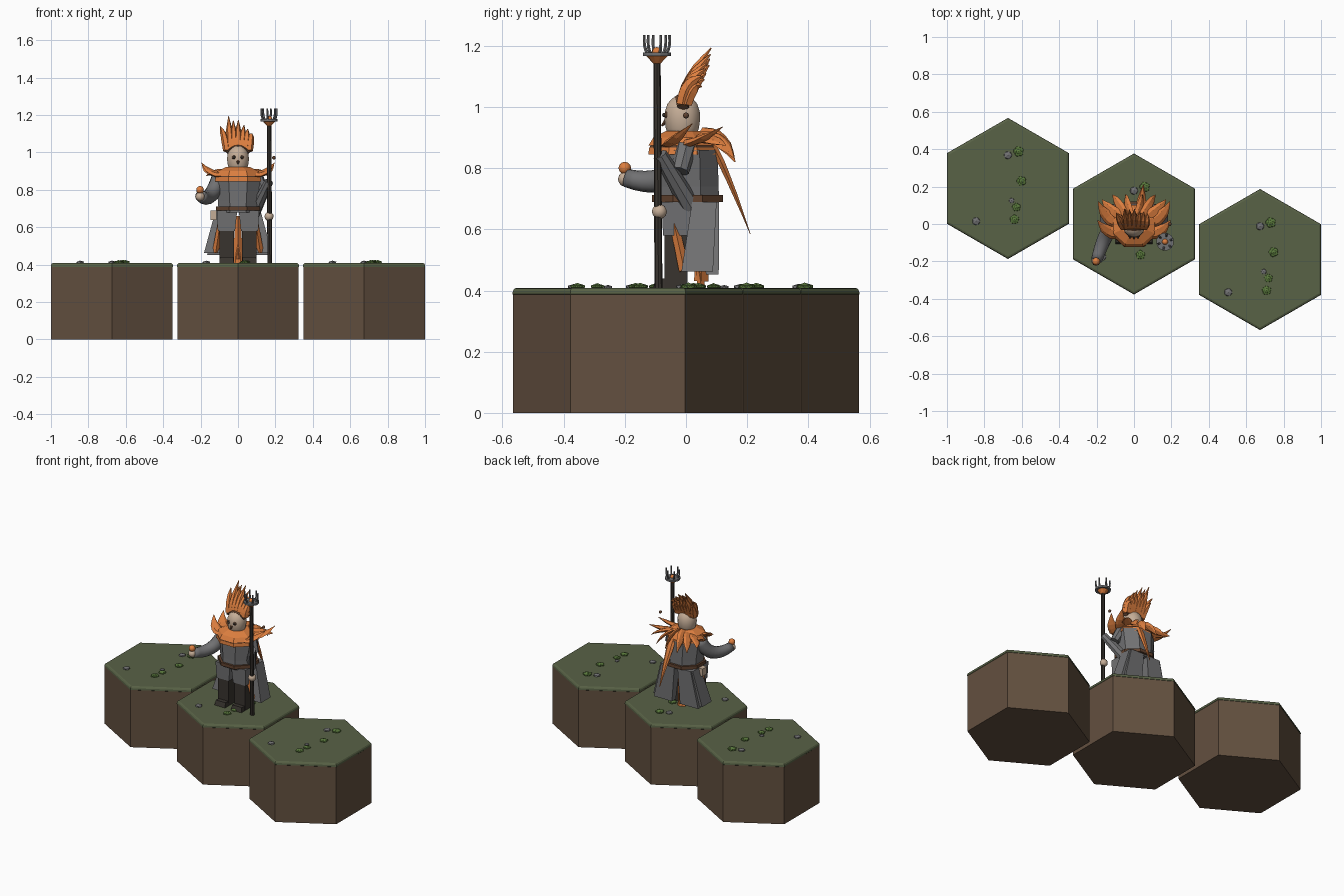
import bpy, bmesh, math
from mathutils import Vector, Matrix

if "Cube" in bpy.data.objects:
    bpy.data.objects.remove(bpy.data.objects["Cube"])

def mat(name, r, g, b):
    m = bpy.data.materials.new(name)
    m.diffuse_color = (r, g, b, 1)
    m.use_nodes = True
    m.node_tree.nodes["Principled BSDF"].inputs["Base Color"].default_value = m.diffuse_color
    return m

SOIL = mat("soil brown", .125, .08, .05)
GRASS = mat("grass green", .098, .122, .061)
LEAF = mat("leaf green", .10, .19, .045)
GREY = mat("cloth grey", .165, .165, .17)
ORANGE = mat("feather orange", .72, .21, .05)
SKIN = mat("pale skin", .56, .42, .31)
DARK = mat("dark leather", .04, .034, .028)
BROWN = mat("belt brown", .12, .055, .028)

def finish(name, bm, material, smooth=False):
    bmesh.ops.recalc_face_normals(bm, faces=bm.faces)
    me = bpy.data.meshes.new(name)
    bm.to_mesh(me)
    bm.free()
    me.materials.append(material)
    if smooth:
        for p in me.polygons:
            p.use_smooth = True
    ob = bpy.data.objects.new(name, me)
    bpy.context.collection.objects.link(ob)
    return ob

def skin_rings(name, rings, material, smooth=False):
    """Join equal-sized point rings into a closed solid."""
    bm = bmesh.new()
    vs = [[bm.verts.new(p) for p in r] for r in rings]
    n = len(vs[0])
    for a, b in zip(vs, vs[1:]):
        for i in range(n):
            bm.faces.new((a[i], a[(i + 1) % n], b[(i + 1) % n], b[i]))
    bm.faces.new(vs[0])
    bm.faces.new(vs[-1])
    return finish(name, bm, material, smooth)

def prism(name, levels, sides, material, smooth=False, phase=None):
    """levels: (cx, cy, z, rx, ry) stacked polygons."""
    ph = math.pi / sides if phase is None else phase
    ang = [ph + 2 * math.pi * i / sides for i in range(sides)]
    return skin_rings(name, [[(x + rx * math.cos(a), y + ry * math.sin(a), z) for a in ang]
                             for x, y, z, rx, ry in levels], material, smooth)

def slab(name, levels, material):
    """levels: (x0, x1, y0, y1, z) stacked rectangles."""
    return skin_rings(name, [[(a, c, z), (b, c, z), (b, d, z), (a, d, z)]
                             for a, b, c, d, z in levels], material)

def sweep(name, ctrl, radii, material, sides=6, flat=1.0, wide=(1, 0, 0), steps=6, smooth=False):
    """Tapered section swept along a quadratic curve; flat thins it across the wide axis."""
    p0, p1, p2 = [Vector(c) for c in ctrl]
    rings = []
    for k in range(steps + 1):
        t = k / steps
        p = p0 * (1 - t) ** 2 + p1 * 2 * t * (1 - t) + p2 * t * t
        d = ((p1 - p0) * (1 - t) + (p2 - p1) * t).normalized()
        u = Vector(wide)
        u = (u - d * u.dot(d)).normalized()
        v = d.cross(u)
        f = t * (len(radii) - 1)
        i = min(int(f), len(radii) - 2)
        r = radii[i] + (radii[i + 1] - radii[i]) * (f - i)
        rings.append([p + u * r * math.cos(a) + v * r * flat * math.sin(a)
                      for a in [2 * math.pi * j / sides for j in range(sides)]])
    return skin_rings(name, rings, material, smooth)

def rod(name, a, b, r0, r1, material, sides=8):
    a, b = Vector(a), Vector(b)
    w = (1, 0, 0) if abs((b - a).normalized().x) < .8 else (0, 1, 0)
    return sweep(name, (a, (a + b) / 2, b), (r0, r1), material, sides, wide=w, steps=1)

def ball(name, c, r, material, squash=(1, 1, 1), sub=2, smooth=True):
    bm = bmesh.new()
    bmesh.ops.create_icosphere(bm, subdivisions=sub, radius=r,
                               matrix=Matrix.Translation(c) @ Matrix.Diagonal((*squash, 1)))
    return finish(name, bm, material, smooth)

# hexagonal ground tiles with rounded grass caps and scattered pebbles and tufts
SCATTER = [(-.17, -.175, .024, GREY), (0, .178, .024, GREY), (.02, -.065, .016, GREY),
           (.057, .198, .028, LEAF), (.072, .04, .026, LEAF), (.045, -.10, .023, LEAF),
           (.035, -.165, .025, LEAF)]
for cx, cy in ((-.674, .19), (0, 0), (.674, -.19)):
    up = math.pi / 2
    prism("soil_tile", [(cx, cy, 0, .375, .375), (cx, cy, .388, .375, .375)], 6, SOIL, phase=up)
    prism("grass_cap", [(cx, cy, z, r, r) for z, r in
                        ((.384, .372), (.388, .377), (.399, .376), (.406, .371), (.409, .363))],
          6, GRASS, phase=up)
    for x, y, r, m in SCATTER:
        if m is LEAF:
            for k in range(5):
                a = k * 2 * math.pi / 5 + x * 9
                ball("leaf_tuft", (cx + x + .5 * r * math.cos(a), cy + y + .5 * r * math.sin(a), .413),
                     r * .58, m, (1, 1, .55), 1, False)
            ball("leaf_tuft_core", (cx + x, cy + y, .416), r * .6, m, (1, 1, .6), 1, False)
        else:
            ball("pebble", (cx + x, cy + y, .411), r, m, (1, 1, .45), 1, False)

# boots, upper legs, coat tails with lining
for s in (-1, 1):
    slab("boot", [(s * .022, s * .1, -.07, .005, .408), (s * .022, s * .1, -.07, .005, .588)], DARK)
    slab("boot_toe", [(s * .022, s * .1, -.108, -.06, .408), (s * .025, s * .097, -.098, -.06, .44)], DARK)
    slab("upper_leg", [(s * .016, s * .108, -.075, .015, .58), (s * .004, s * .112, -.08, .03, .69)], GREY)
    slab("coat_tail", [(s * .075, s * .182, -.015, .088, .462), (s * .07, s * .17, .06, .104, .455),
                       (s * .03, s * .12, .02, .1, .69)][::2], GREY)
    slab("coat_back_panel", [(s * .03, s * .165, .065, .107, .452), (s * .012, s * .11, .05, .108, .69)], GREY)
    rod("coat_lining", (s * .085, -.055, .69), (s * .12, -.005, .465), .012, .018, ORANGE, 4)
sweep("loincloth_flame", ((0, .05, .41), (0, .045, .46), (0, .03, .51)), (.03, .022, .002), ORANGE, 6, .5)
rod("loincloth_strip", (0, .06, .66), (0, .05, .43), .016, .024, ORANGE, 4)

# torso, belt, pouch
prism("torso", [(0, .005, .68, .112, .112), (0, .005, .74, .116, .11), (0, .003, .86, .132, .108)], 8, GREY)
prism("belt", [(0, .005, .69, .128, .126), (0, .005, .712, .128, .126)], 8, BROWN)
slab("belt_pouch", [(-.148, -.115, -.01, .035, .64), (-.148, -.115, -.01, .035, .69)], SKIN)

# layered collar
prism("collar_lower", [(0, -.01, .845, .134, .122), (0, -.01, .868, .13, .12)], 8, ORANGE)
prism("collar_trim", [(0, -.01, .866, .127, .117), (0, -.01, .876, .125, .115)], 8, BROWN)
prism("collar_upper", [(0, -.01, .874, .132, .122), (0, -.01, .9, .118, .105), (0, -.005, .922, .07, .065)],
      8, ORANGE)

# shoulder and back feathers
for s in (-1, 1):
    for base, mid, tip, r in (((.07, -.05, .885), (.14, -.06, .87), (.195, .02, .945), .035),
                              ((.07, 0, .89), (.15, .02, .87), (.192, .12, .935), .036),
                              ((.06, .03, .9), (.14, .08, .9), (.17, .13, .875), .032),
                              ((.05, .05, .91), (.09, .12, .9), (.115, .155, .835), .03),
                              ((.02, .05, .92), (.04, .12, .91), (.045, .16, .82), .03)):
        q = [(s * p[0], p[1], p[2]) for p in (base, mid, tip)]
        sweep("shoulder_feather", q, (r * .8, r, r * .75, .002), ORANGE, 6, .4, (s * -.4, 1, .3))
sweep("tail_feather", ((.035, .08, .89), (.04, .13, .8), (.05, .21, .585)), (.022, .026, .017, .002),
      ORANGE, 6, .5)

# head and face
prism("head", [(0, -.012, z, r, r) for z, r in ((.895, .03), (.905, .045), (.93, .055), (.96, .0595),
      (.985, .058), (1.01, .05), (1.028, .034), (1.039, .012))], 16, SKIN, True)
for s in (-1, 1):
    ball("eye_rim", (s * .021, -.064, .974), .011, BROWN, (1, .6, 1))
    ball("eye", (s * .021, -.071, .974), .007, DARK)
rod("beak", (0, -.062, .956), (0, -.08, .938), .011, .003, BROWN, 6)

# crest: tilted band and fan of curved feathers
sweep("crest_band", ((-.062, -.01, 1.0), (0, -.015, 1.052), (.062, -.01, 1.0)), (.02, .026, .02),
      BROWN, 8, .5, (0, 1, -.3))
for x, tx, ty, tz in ((-.06, -.095, .06, 1.14), (-.04, -.05, .082, 1.193), (-.02, -.025, .075, 1.17),
                      (0, .002, .08, 1.172), (.02, .032, .07, 1.145), (.04, .052, .065, 1.125),
                      (.06, .072, .055, 1.1)):
    for k, dz in ((0, 0), (1, -.035)):
        sweep("crest_feather", ((x, -.012 + .012 * k, 1.01), (x * 1.15, .0 + .025 * k, 1.09),
                                (tx * (1 - .1 * k), ty - .004 * k, tz + dz)),
              (.02, .021, .016, .002), ORANGE, 6, 1.1)

# reaching arm holding an orb
sweep("reaching_sleeve", ((-.1, 0, .865), (-.15, -.03, .72), (-.2, -.195, .768)),
      (.042, .042, .04, .036, .03), GREY, 12, steps=10, smooth=True)
ball("reaching_hand", (-.203, -.198, .764), .025, SKIN)
ball("orb", (-.203, -.2, .80), .021, ORANGE)

# staff arm
rod("staff_upper_arm", (.1, 0, .87), (.135, -.02, .79), .035, .03, GREY, 8)
rod("staff_sleeve", (.165, -.085, .845), (.085, .015, .675), .024, .034, GREY, 8)
ball("staff_hand", (.166, -.087, .658), .025, SKIN)

# staff with pronged head
sx, sy = .166, -.095
rod("staff_shaft", (.17, -.09, .408), (sx, sy, 1.16), .013, .012, DARK)
prism("staff_cup", [(sx, sy, 1.142, .012, .012), (sx, sy, 1.166, .034, .034)], 10, ORANGE)
prism("staff_plate", [(sx, sy, 1.166, .048, .048), (sx, sy, 1.178, .048, .048)], 12, GREY)
ball("staff_ember", (sx, sy, 1.18), .016, ORANGE)
for k in range(6):
    a = k * math.pi / 3 + .3
    c, d = math.cos(a), math.sin(a)
    sweep("staff_prong", ((sx + .03 * c, sy + .03 * d, 1.174), (sx + .046 * c, sy + .046 * d, 1.19),
                          (sx + .042 * c, sy + .042 * d, 1.235)), (.006, .005), GREY, 6, steps=4)
ball("floating_bead", (.192, 0, .972), .01, BROWN)
